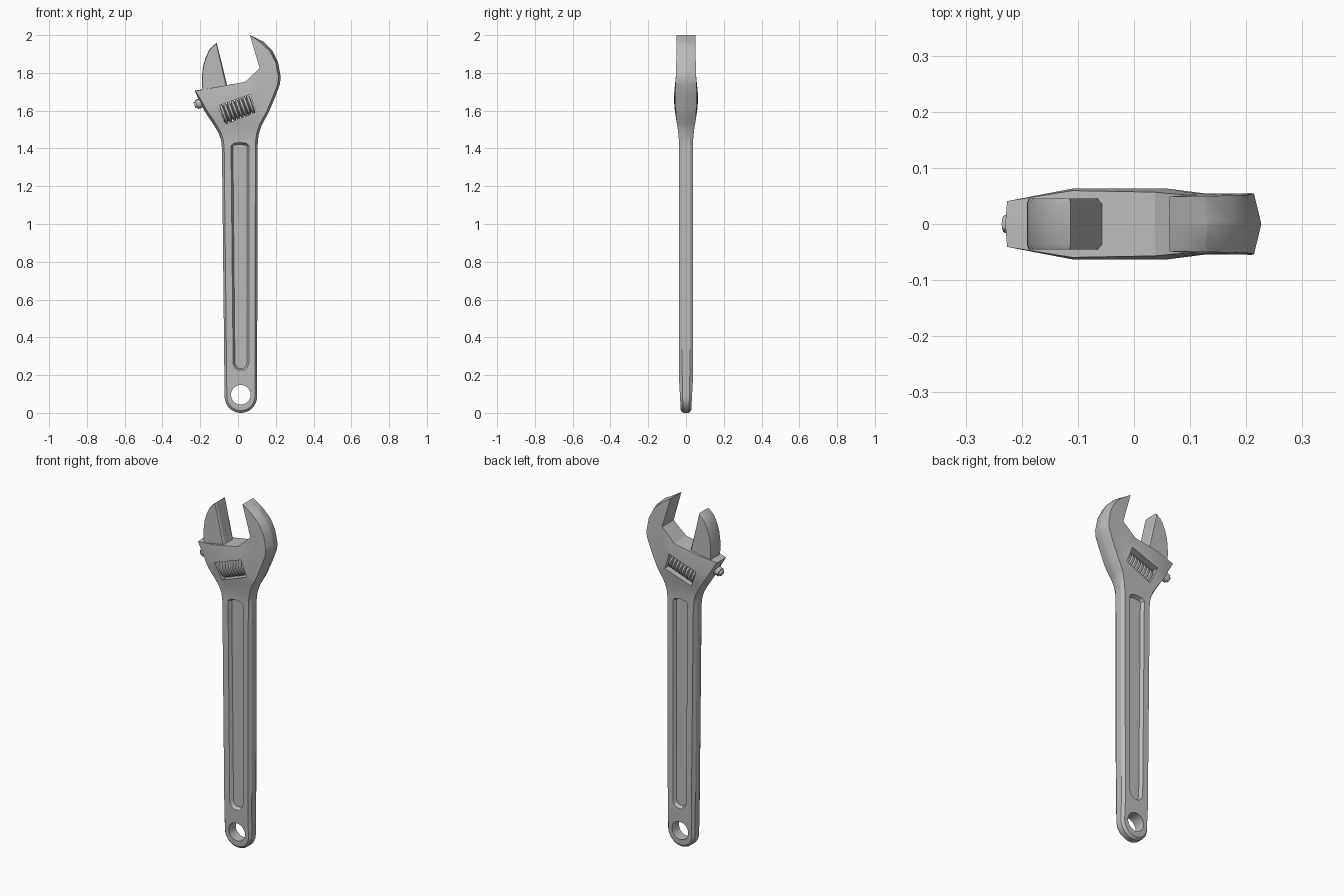
import bpy, bmesh, math
from mathutils import Vector, Matrix
from mathutils.geometry import delaunay_2d_cdt

cube = bpy.data.objects.get("Cube")
if cube:
    bpy.data.objects.remove(cube, do_unlink=True)

steel = bpy.data.materials.new("grey steel")
steel.use_nodes = True
STEEL = (0.5, 0.5, 0.5, 1)
steel.diffuse_color = STEEL
steel.node_tree.nodes["Principled BSDF"].inputs["Base Color"].default_value = STEEL


def finish(name, bm, angle=30):
    bmesh.ops.recalc_face_normals(bm, faces=bm.faces[:])
    mesh = bpy.data.meshes.new(name)
    bm.to_mesh(mesh)
    bm.free()
    mesh.materials.append(steel)
    obj = bpy.data.objects.new(name, mesh)
    bpy.context.collection.objects.link(obj)
    bpy.ops.object.select_all(action='DESELECT')
    obj.select_set(True)
    bpy.context.view_layer.objects.active = obj
    bpy.ops.object.shade_smooth_by_angle(angle=math.radians(angle))


def lerp(table, v):
    """Piecewise linear lookup."""
    if v <= table[0][0]:
        return table[0][1]
    for (a, fa), (b, fb) in zip(table, table[1:]):
        if v <= b:
            return fa + (fb - fa) * (v - a) / (b - a)
    return table[-1][1]


def inset(points, amounts):
    """Move each point of a clockwise or anticlockwise outline inward."""
    n = len(points)
    p = [Vector(q) for q in points]
    area = sum(p[i].x * p[(i + 1) % n].y - p[(i + 1) % n].x * p[i].y for i in range(n))
    sign = 1 if area > 0 else -1
    result = []
    for i in range(n):
        d1 = (p[i] - p[i - 1]).normalized()
        d2 = (p[(i + 1) % n] - p[i]).normalized()
        n1, n2 = Vector((-d1.y, d1.x)) * sign, Vector((-d2.y, d2.x)) * sign
        result.append(p[i] + (n1 + n2) * amounts[i] / max(0.4, 1 + n1.dot(n2)))
    return result


def band(bm, a, b):
    """Quads between two closed loops of vertices."""
    n = len(a)
    for i in range(n):
        bm.faces.new((a[i], a[(i + 1) % n], b[(i + 1) % n], b[i]))


def fill(bm, loops):
    """Triangulate the flat area inside the first loop and outside the others."""
    verts = [v for loop in loops for v in loop]
    co = [Vector((v.co.x, v.co.z)) for v in verts]
    edges, start = [], 0
    for loop in loops:
        n = len(loop)
        edges += [(start + i, start + (i + 1) % n) for i in range(n)]
        start += n
    result = delaunay_2d_cdt(co, edges, [], 0, 1e-7)
    faces, source = result[2], result[3]
    for face in faces:
        ids = [source[i][0] for i in face]
        c = sum((co[i] for i in ids), Vector((0, 0))) / len(ids)
        inside = False
        for i, j in edges:
            a, b = co[i], co[j]
            if (a.y > c.y) != (b.y > c.y) and c.x < a.x + (c.y - a.y) * (b.x - a.x) / (b.y - a.y):
                inside = not inside
        if inside:
            bm.faces.new([verts[i] for i in ids])


def plate(name, outline, half, rim, x_cuts=(), z_cuts=(), holes=(), pockets=()):
    """Chamfered plate; layers 1 and 2 become the rim and half thickness at x, z."""
    pts = [(x, z) for x, z, c in outline]
    inner = inset(pts, [c for x, z, c in outline])
    bm = bmesh.new()

    def ring(points, layer):
        return [bm.verts.new((p[0], layer, p[1])) for p in points]

    rings = [ring(inner, -2), ring(pts, -1), ring(pts, 1), ring(inner, 2)]
    for a, b in zip(rings, rings[1:]):
        band(bm, a, b)
    caps = {-1: [rings[0]], 1: [rings[-1]]}
    for hole in holes:
        ends = {side: ring(hole, 2 * side) for side in (-1, 1)}
        band(bm, ends[-1], ends[1])
        for side in (-1, 1):
            caps[side].append(ends[side])
    for pocket in pockets:
        for side in (-1, 1):
            mouth = ring(pocket, 2 * side)
            floor = ring(inset(pocket, [0.01] * len(pocket)), 0.9 * side)
            band(bm, mouth, floor)
            fill(bm, [floor])
            caps[side].append(mouth)
    for loops in caps.values():
        fill(bm, loops)

    planes = [((v, 0, 0), (1, 0, 0)) for v in x_cuts] + [((0, 0, v), (0, 0, 1)) for v in z_cuts]
    for co, no in planes:
        bmesh.ops.bisect_plane(bm, geom=bm.verts[:] + bm.edges[:] + bm.faces[:],
                               dist=1e-5, plane_co=co, plane_no=no)
    for v in bm.verts:
        x, layer, z = v.co
        r, k = rim(x, z), abs(layer)
        y = r * k if k <= 1 else r + (half(x, z) - r) * (k - 1)
        v.co.y = math.copysign(y, layer)
    finish(name, bm)


# Body: handle with rounded end, flared head and fixed jaw in one outline
C = 0.012
END_X, END_R = 0.015, 0.086
arc = [(END_X + END_R * math.cos(a), END_R - END_R * math.sin(a), C)
       for a in (math.pi * i / 20 for i in range(21))]
left_side = [(-0.085, 1.40, C), (-0.09, 1.445, C), (-0.102, 1.48, C), (-0.125, 1.52, C),
             (-0.175, 1.595, C), (-0.2, 1.64, C), (-0.229, 1.706, 0.002)]
opening = [(0.037, 1.752, 0), (0.115, 1.825, 0), (0.063, 2.0, 0)]
right_side = [(0.1, 1.983, 0.006), (0.132, 1.967, C), (0.18, 1.92, C), (0.212, 1.857, C),
              (0.226, 1.78, C), (0.222, 1.74, C), (0.202, 1.685, C), (0.162, 1.59, C),
              (0.124, 1.52, C), (0.11, 1.475, C), (0.105, 1.44, C), (0.104, 1.4, C)]

# Handle recess, hanging hole and worm window
recess = [(-0.026, 0.262), (-0.018, 0.24), (0.0, 0.226), (0.032, 0.226), (0.05, 0.24),
          (0.057, 0.262), (0.057, 1.415), (0.045, 1.427), (0.01, 1.432),
          (-0.025, 1.427), (-0.037, 1.415)]
hanging_hole = [(END_X + 0.052 * math.cos(a), 0.096 + 0.052 * math.sin(a))
                for a in (math.tau * i / 32 for i in range(32))]
window = [(-0.106, 1.625), (0.063, 1.685), (0.095, 1.593), (-0.067, 1.53)]

# Half thickness along the length and across the head
along = [(0, 0.027), (0.2, 0.038), (1.45, 0.038), (1.5, 0.043), (1.56, 0.053),
         (1.62, 0.062), (1.69, 0.063), (1.79, 0.053), (2, 0.049)]
across = [(-0.23, 0.04), (-0.11, 0.063), (0.06, 0.063), (0.13, 0.054), (0.22, 0.055)]
rim_table = [(0, 0.016), (0.2, 0.02), (1.45, 0.02), (1.7, 0.004)]


def body_half(x, z):
    t = lerp(along, z)
    return min(t, lerp(across, x)) if z > 1.47 else t


plate("wrench_body", arc + left_side + opening + right_side, body_half,
      lambda x, z: lerp(rim_table, z),
      x_cuts=(-0.11, 0.06, 0.13),
      z_cuts=(0.1, 0.2, 1.45, 1.5, 1.53, 1.56, 1.59, 1.62, 1.69, 1.74, 1.79),
      holes=(hanging_hole, window), pockets=(recess,))

# Sliding jaw
E = 0.003
jaw = [(-0.185, 1.69, E), (-0.191, 1.74, E), (-0.19, 1.79, E), (-0.184, 1.84, E),
       (-0.172, 1.88, E), (-0.153, 1.922, E), (-0.137, 1.94, E), (-0.113, 1.96, E),
       (-0.046, 1.69, 0.008)]
plate("sliding_jaw", jaw, lambda x, z: 0.045, lambda x, z: 0.036)

# Worm screw: ridged roller on a slanted axis
RIDGES, SEG, LENGTH, TILT = 8, 24, 0.172, math.radians(20)
pitch = LENGTH / RIDGES
profile = [(0, 0)]
for i in range(RIDGES):
    profile += [((i + f) * pitch, r) for f, r in ((0.02, 0.041), (0.25, 0.052), (0.75, 0.052), (0.98, 0.041))]
profile.append((LENGTH, 0))
bm = bmesh.new()
rows = [[bm.verts.new((u - LENGTH / 2, r * math.cos(math.tau * s / SEG), r * math.sin(math.tau * s / SEG)))
         for s in range(SEG)] for u, r in profile]
for a, b in zip(rows, rows[1:]):
    band(bm, a, b)
bmesh.ops.remove_doubles(bm, verts=bm.verts[:], dist=1e-5)
bmesh.ops.transform(bm, verts=bm.verts[:],
                    matrix=Matrix.Translation((-0.004, 0, 1.608)) @ Matrix.Rotation(-TILT, 4, 'Y'))
finish("worm_screw", bm)

# Retaining pin on the side of the head: washer and stepped head
for name, radius, depth, shift in (("pin_washer", 0.025, 0.03, 0), ("pin_head", 0.016, 0.04, -0.006)):
    bm = bmesh.new()
    bmesh.ops.create_cone(bm, cap_ends=True, segments=12, radius1=radius, radius2=radius, depth=depth)
    place = (Matrix.Translation((-0.206, 0, 1.637)) @ Matrix.Rotation(-TILT, 4, 'Y')
             @ Matrix.Translation((shift, 0, 0)) @ Matrix.Rotation(math.pi / 2, 4, 'Y'))
    bmesh.ops.transform(bm, verts=bm.verts[:], matrix=place)
    finish(name, bm)
